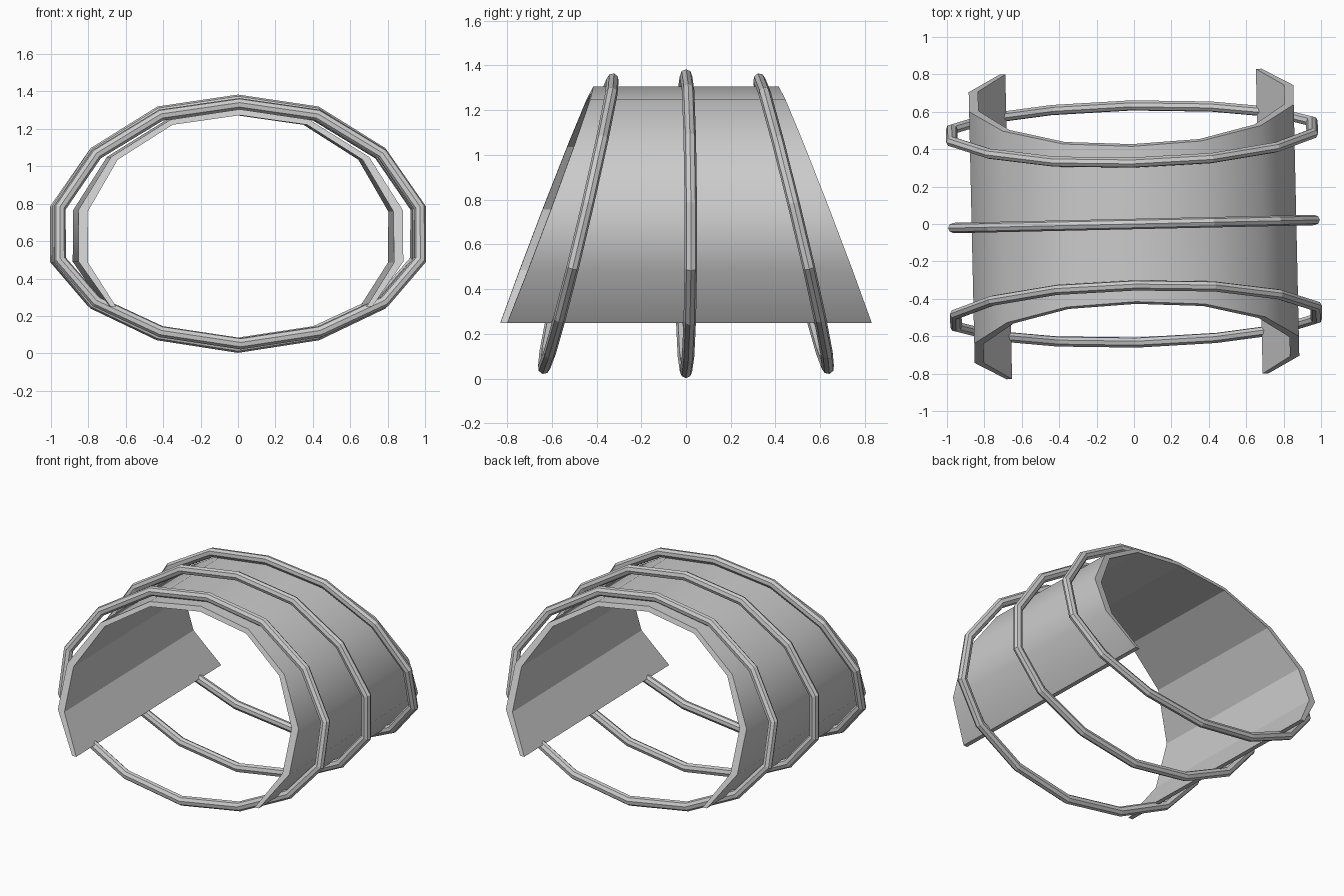
import bpy, bmesh, math
from mathutils import Vector, Matrix

if "Cube" in bpy.data.objects:
    bpy.data.objects.remove(bpy.data.objects["Cube"])

YAW = Matrix.Rotation(math.radians(1.27), 4, 'Z')
MID_Z = 0.69


def mirrored(half):
    """Right half outline, top to bottom -> left bottom, over the top, right bottom."""
    return [(-x, z) for x, z in reversed(half) if x > 0] + half


def finish(name, bm, matrix):
    bmesh.ops.recalc_face_normals(bm, faces=bm.faces)
    mesh = bpy.data.meshes.new(name)
    bm.to_mesh(mesh)
    bm.free()
    mesh.transform(matrix)
    ob = bpy.data.objects.new(name, mesh)
    bpy.context.collection.objects.link(ob)
    return ob


# Arched cover: low-poly arch, both ends cut on a slant
outer = mirrored([(0, 1.305), (0.37, 1.25), (0.69, 1.05), (0.868, 0.765), (0.868, 0.49), (0.70, 0.25)])
inner = mirrored([(0, 1.273), (0.36, 1.222), (0.655, 1.035), (0.818, 0.757), (0.818, 0.485), (0.67, 0.25)])


def cover():
    bm = bmesh.new()

    def row(profile, side):
        return [bm.verts.new((x, side * (0.415 + 0.379 * (1.305 - z)), z)) for x, z in profile]

    of, ob_, jf, jb = row(outer, -1), row(outer, 1), row(inner, -1), row(inner, 1)
    n = len(outer)
    for i in range(n - 1):
        for a, b in ((of, ob_), (ob_, jb), (jb, jf), (jf, of)):
            face = bm.faces.new((a[i], a[i + 1], b[i + 1], b[i]))
            face.smooth = a is of
    for i in (0, n - 1):
        bm.faces.new((of[i], ob_[i], jb[i], jf[i]))
    for e in bm.edges:
        e.smooth = all(f.smooth for f in e.link_faces)
    finish("arched_cover", bm, YAW)


# Hoops: closed 14-point rings with an eight-sided tube
half = [(0, 1.352), (0.42, 1.29), (0.765, 1.075), (0.963, 0.78),
        (0.963, 0.495), (0.77, 0.265), (0.425, 0.10), (0, 0.034)]
path = [Vector((x, 0, z - MID_Z)) for x, z in mirrored(half)[1:]]
path = path[:]
if len(path) == 13:
    path.insert(0, Vector((-half[6][0], 0, half[6][1] - MID_Z)))
    path = [p for i, p in enumerate(path) if i == 0 or (p - path[i - 1]).length > 1e-4]


def hoop(name, y, tilt, radius=0.031, sides=8):
    bm = bmesh.new()
    n = len(path)
    rings = []
    for i, p in enumerate(path):
        d1 = (p - path[i - 1]).normalized()
        d2 = (path[(i + 1) % n] - p).normalized()
        t = (d1 + d2).normalized()
        out = Vector((-t.z, 0, t.x)) / max(0.5, t.dot(d2))
        ring = []
        for k in range(sides):
            a = 2 * math.pi * k / sides
            ring.append(bm.verts.new(p + out * radius * math.cos(a)
                                     + Vector((0, radius * 0.9 * math.sin(a), 0))))
        rings.append(ring)
    for i in range(n):
        a, b = rings[i], rings[(i + 1) % n]
        for k in range(sides):
            m = (k + 1) % sides
            bm.faces.new((a[k], a[m], b[m], b[k]))
    finish(name, bm, YAW @ Matrix.Translation((0, y, MID_Z)) @ Matrix.Rotation(math.radians(tilt), 4, 'X'))


cover()
hoop("front_hoop", -0.482, -13.4)
hoop("middle_hoop", 0, 0)
hoop("back_hoop", 0.482, 13.4)
